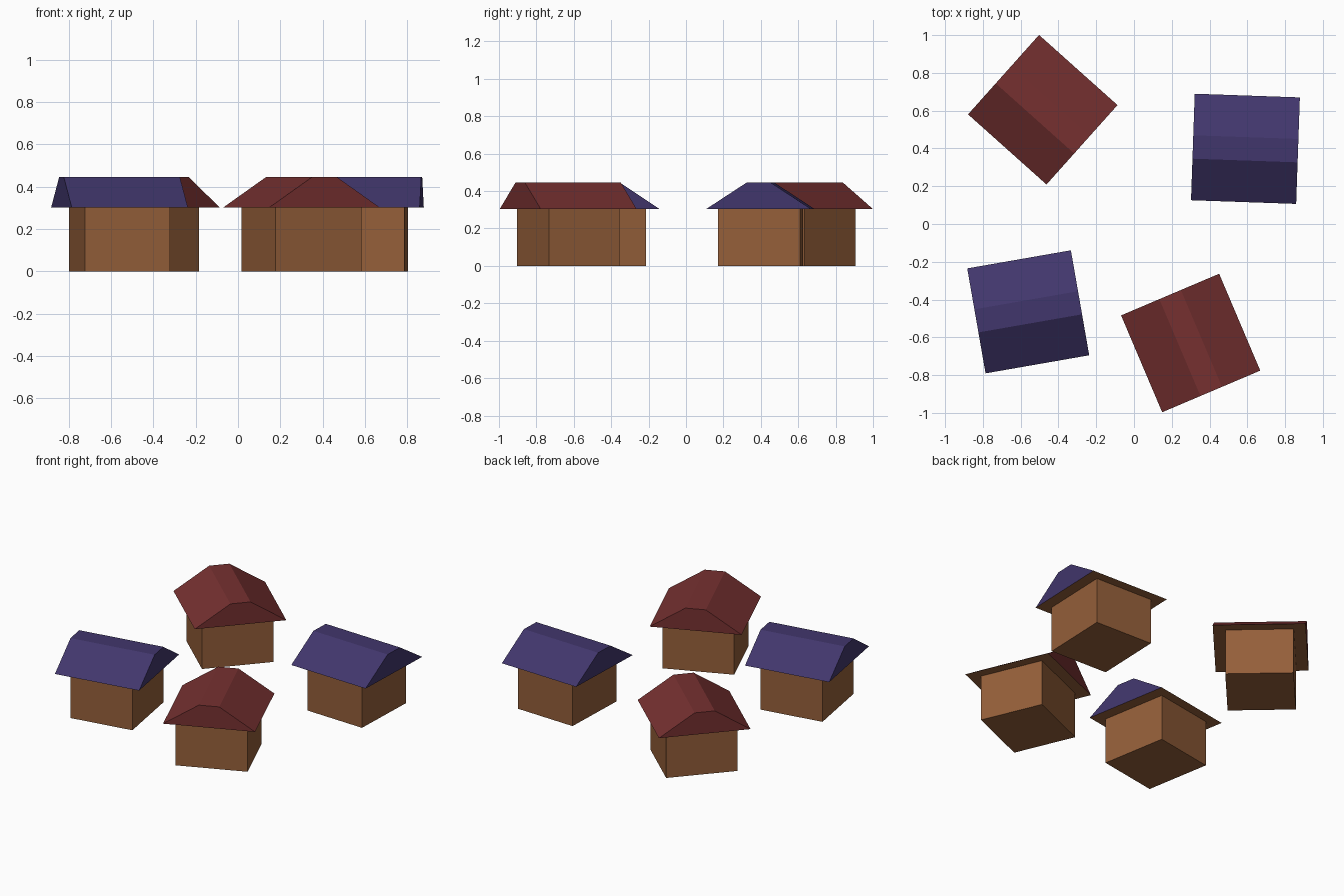
import bpy, bmesh
from math import radians

if "Cube" in bpy.data.objects:
    bpy.data.objects.remove(bpy.data.objects["Cube"])


def material(name, rgb):
    mat = bpy.data.materials.new(name)
    mat.use_nodes = True
    mat.diffuse_color = (*rgb, 1)
    mat.node_tree.nodes["Principled BSDF"].inputs["Base Color"].default_value = (*rgb, 1)
    return mat


BROWN = material("brown wood", (0.30, 0.115, 0.042))
RED = material("dark red roof", (0.18, 0.03, 0.03))
BLUE = material("dark blue roof", (0.053, 0.037, 0.15))

EAVE, TOP = 0.303, 0.447
WALL_LENGTH, WALL_DEPTH = 0.41, 0.44
ROOF_LENGTH, ROOF_DEPTH, RIDGE_DEPTH = 0.557, 0.564, 0.124


def prism(name, profile, length, mats, place, angle):
    """Extrude a (y, z) profile along x; downward faces use the last material."""
    bm = bmesh.new()
    face = bm.faces.new([bm.verts.new((-length / 2, y, z)) for y, z in profile])
    ext = bmesh.ops.extrude_face_region(bm, geom=[face])
    moved = [v for v in ext["geom"] if isinstance(v, bmesh.types.BMVert)]
    bmesh.ops.translate(bm, verts=moved, vec=(length, 0, 0))
    bmesh.ops.recalc_face_normals(bm, faces=bm.faces)
    for f in bm.faces:
        f.material_index = len(mats) - 1 if f.normal.z < -0.5 else 0
    mesh = bpy.data.meshes.new(name)
    bm.to_mesh(mesh)
    bm.free()
    for m in mats:
        mesh.materials.append(m)
    obj = bpy.data.objects.new(name, mesh)
    obj.location = (*place, 0)
    obj.rotation_euler.z = radians(angle)
    bpy.context.collection.objects.link(obj)


def hut(name, place, angle, roof_mat):
    w, r, t = WALL_DEPTH / 2, ROOF_DEPTH / 2, RIDGE_DEPTH / 2
    # Box walls with a floor
    prism(name + "_walls", [(-w, 0), (w, 0), (w, EAVE), (-w, EAVE)],
          WALL_LENGTH, [BROWN], place, angle)
    # Flat-topped gable roof with a wooden underside
    prism(name + "_roof", [(-r, EAVE), (r, EAVE), (t, TOP), (-t, TOP)],
          ROOF_LENGTH, [roof_mat, BROWN], place, angle)


hut("front_right_hut", (-0.56, -0.465), 9.9, BLUE)
hut("back_left_hut", (0.59, 0.398), -2, BLUE)
hut("back_right_hut", (-0.483, 0.605), -41.8, RED)
hut("front_left_hut", (0.30, -0.63), -67, RED)
